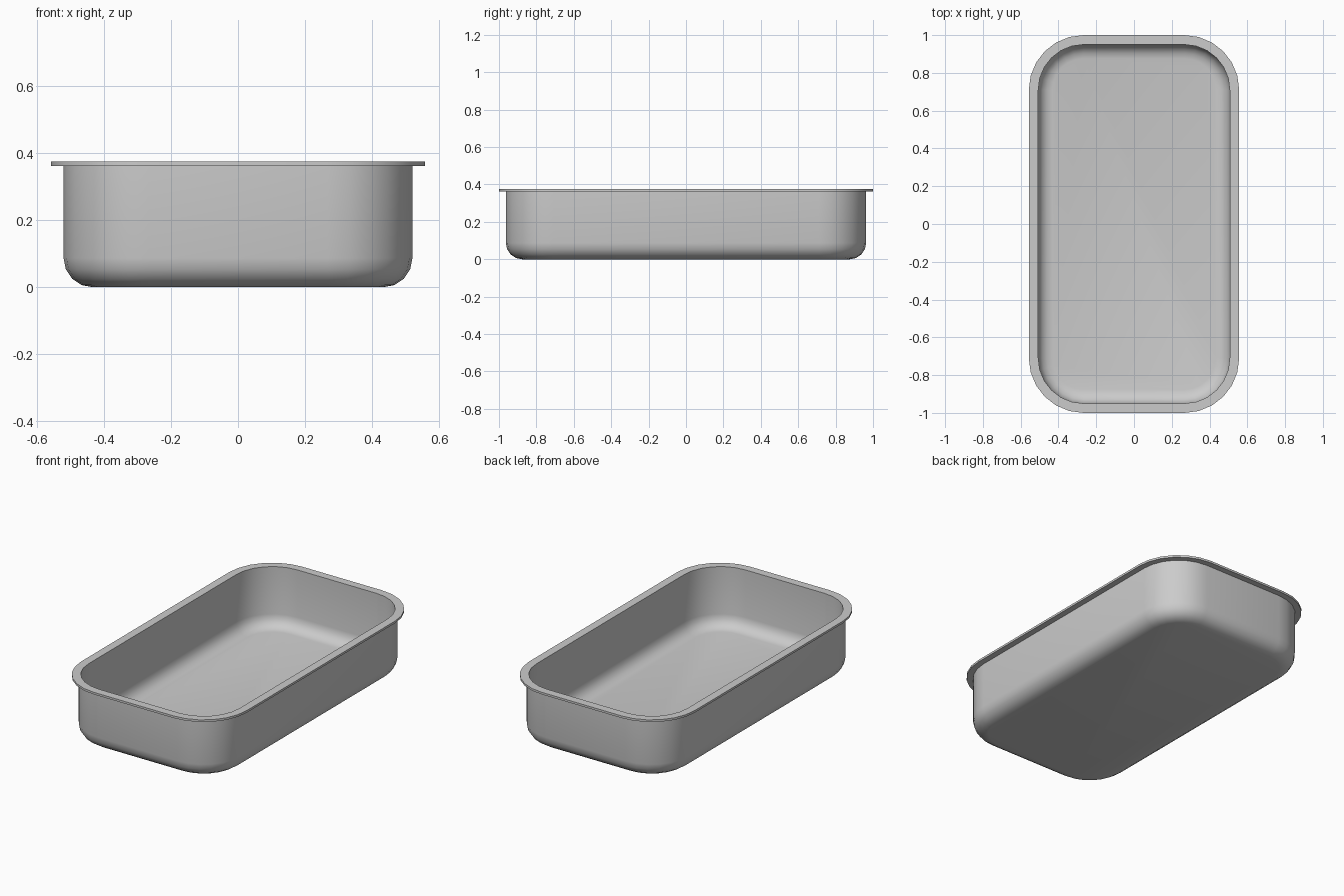
import bpy
import bmesh
from math import sin, cos, pi, radians

cube = bpy.data.objects.get("Cube")
if cube:
    bpy.data.objects.remove(cube, do_unlink=True)

# Metal colour
metal = bpy.data.materials.new("grey metal")
metal.use_nodes = True
colour = (0.6, 0.6, 0.6, 1)
metal.diffuse_color = colour
metal.node_tree.nodes["Principled BSDF"].inputs["Base Color"].default_value = colour

# Corner centres shared by every ring, so the radius alone sets its size
CX, CY, STEPS = 0.267, 0.71, 6
RIM, OUTER, INNER = 0.29, 0.253, 0.24
TOP, LIP, THICK = 0.375, 0.362, 0.013
FILLET = 0.087


def ring(bm, radius, z):
    verts = []
    for q, (sx, sy) in enumerate([(1, 1), (-1, 1), (-1, -1), (1, -1)]):
        for i in range(STEPS + 1):
            a = (q + i / STEPS) * pi / 2
            verts.append(bm.verts.new((sx * CX + radius * cos(a), sy * CY + radius * sin(a), z)))
    return verts


def fillet(wall, floor, size, steps=4):
    """Profile points curving from the wall down to the floor."""
    arc = [i / steps * pi / 2 for i in range(steps + 1)]
    return [(wall - size * (1 - cos(a)), floor + size * (1 - sin(a))) for a in arc]


# Closed profile: outer floor, outer wall, rim, inner wall, inner floor
profile = fillet(OUTER, 0, FILLET)[::-1]
profile += [(OUTER, LIP), (RIM, LIP), (RIM, TOP), (INNER, TOP)]
profile += fillet(INNER, THICK, FILLET - THICK)

# Tray body
bm = bmesh.new()
rings = [ring(bm, r, z) for r, z in profile]
for low, high in zip(rings, rings[1:]):
    for i in range(len(low)):
        j = (i + 1) % len(low)
        bm.faces.new((low[i], low[j], high[j], high[i]))
bm.faces.new(rings[0][::-1])
bm.faces.new(rings[-1])
bmesh.ops.recalc_face_normals(bm, faces=bm.faces)

mesh = bpy.data.meshes.new("baking_tray")
bm.to_mesh(mesh)
bm.free()
mesh.materials.append(metal)
tray = bpy.data.objects.new("baking_tray", mesh)
bpy.context.collection.objects.link(tray)

# Smooth curves with crisp rim edges
bpy.ops.object.select_all(action="DESELECT")
tray.select_set(True)
bpy.context.view_layer.objects.active = tray
bpy.ops.object.shade_smooth_by_angle(angle=radians(40))
